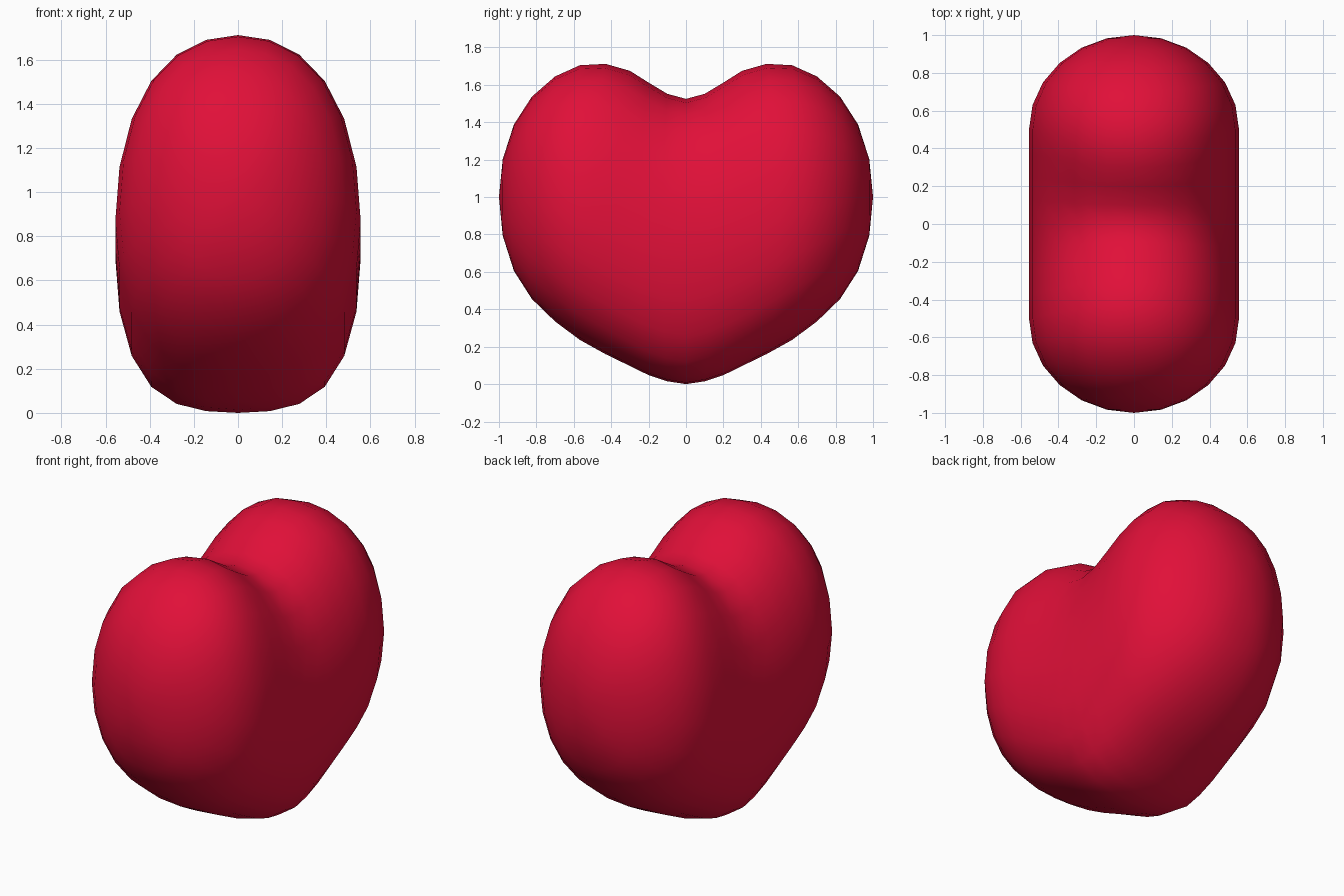
import bpy, bmesh, math

if "Cube" in bpy.data.objects:
    bpy.data.objects.remove(bpy.data.objects["Cube"])

SEG = 24  # sides around the capsule-like body

# Rings from the middle of the heart to one end:
# (y at the side, y at top/bottom, x radius, z at the side, top z, bottom z)
RINGS = [
    (0.00, 0.00, 0.556, 0.700, 1.525, 0.000),
    (0.125, 0.10, 0.556, 0.715, 1.552, 0.015),
    (0.25, 0.20, 0.556, 0.755, 1.612, 0.048),
    (0.375, 0.30, 0.556, 0.810, 1.675, 0.097),
    (0.50, 0.43, 0.556, 0.870, 1.712, 0.160),
    (0.63, 0.567, 0.537, 0.915, 1.705, 0.236),
    (0.75, 0.70, 0.482, 0.950, 1.645, 0.335),
    (0.853, 0.824, 0.393, 0.975, 1.537, 0.455),
    (0.933, 0.92, 0.278, 0.990, 1.388, 0.605),
    (0.983, 0.98, 0.144, 0.997, 1.202, 0.794),
]
TIP = (1.0, 1.0)


def ring_points(ring, side, bulge):
    """Points of one rounded cross-section; side is -1 or 1 along y."""
    y_side, y_ext, rx, z_side, z_top, z_bot = ring
    pts = []
    for k in range(SEG):
        a = 2 * math.pi * k / SEG
        s = math.sin(a)
        m = abs(s)
        extra = 0.13 if s > 0 else bulge
        f = (1 + extra) * m - extra * m ** 3
        z = z_side + ((z_top if s > 0 else z_bot) - z_side) * f
        y = y_side + (y_ext - y_side) * m * m
        pts.append((rx * math.cos(a), side * y, z))
    return pts


bm = bmesh.new()
# Full stack of rings, mirrored about y = 0
order = [(i, -1) for i in range(len(RINGS) - 1, 0, -1)]
order += [(i, 1) for i in range(len(RINGS))]
loops = []
for i, side in order:
    bulge = 0.35 - 0.2 * min(1, i / 6)
    loops.append([bm.verts.new(p) for p in ring_points(RINGS[i], side, bulge)])

# Skin between rings
for a, b in zip(loops, loops[1:]):
    for k in range(SEG):
        n = (k + 1) % SEG
        bm.faces.new((a[k], a[n], b[n], b[k]))

# Rounded ends close in a single point
for loop, side in ((loops[0], -1), (loops[-1], 1)):
    tip = bm.verts.new((0, side * TIP[0], TIP[1]))
    for k in range(SEG):
        bm.faces.new((loop[k], loop[(k + 1) % SEG], tip))

bmesh.ops.recalc_face_normals(bm, faces=bm.faces[:])
for f in bm.faces:
    f.smooth = True
mesh = bpy.data.meshes.new("heart")
bm.to_mesh(mesh)
bm.free()

heart = bpy.data.objects.new("heart", mesh)
bpy.context.collection.objects.link(heart)

# Red colour
red = bpy.data.materials.new("red")
red.diffuse_color = (0.75, 0.005, 0.04, 1)
red.use_nodes = True
red.node_tree.nodes["Principled BSDF"].inputs["Base Color"].default_value = red.diffuse_color
mesh.materials.append(red)
